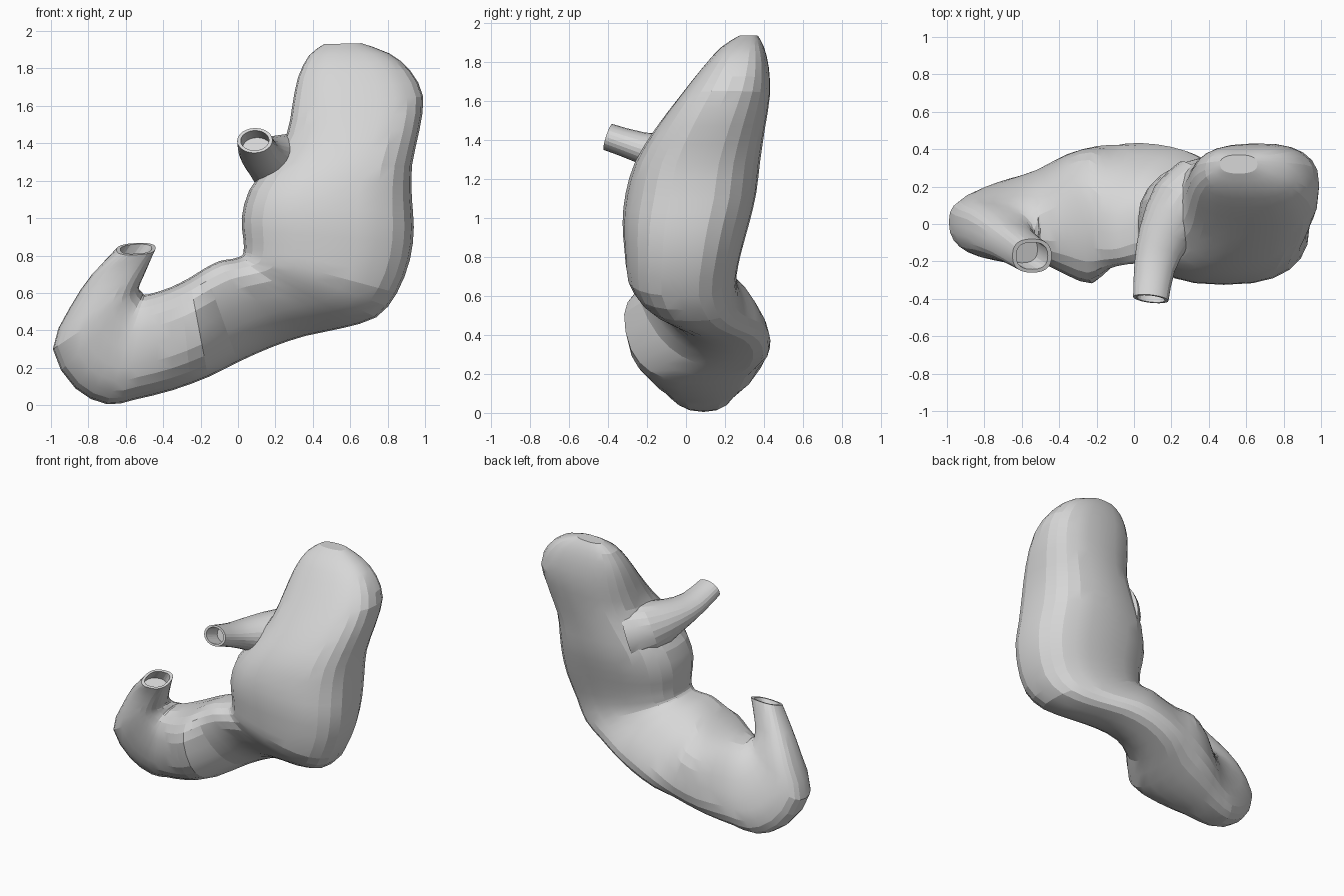
import bpy
import bmesh
from math import cos, sin, pi, copysign
from mathutils import Vector

SIDES = 24
ANGLES = [2 * pi * i / SIDES for i in range(SIDES)]

cube = bpy.data.objects.get("Cube")
if cube:
    bpy.data.objects.remove(cube, do_unlink=True)

grey = bpy.data.materials.new("pale_grey")
grey.use_nodes = True
colour = (0.68, 0.68, 0.68, 1)
grey.diffuse_color = colour
grey.node_tree.nodes["Principled BSDF"].inputs["Base Color"].default_value = colour


def rounded(value, power=0.8):
    return copysign(abs(value) ** power, value)


def section_ring(section, tilt=0.0):
    """Rounded section spanning the inner and outer curve, given depth in y."""
    inner_x, inner_z, outer_x, outer_z, inner_y, outer_y, depth = section
    inner = Vector((inner_x, inner_y, inner_z))
    outer = Vector((outer_x, outer_y, outer_z))
    middle, half = (inner + outer) / 2, (inner - outer) / 2
    side = Vector((0, depth, depth * tilt))
    return [middle + half * rounded(cos(a)) + side * rounded(sin(a)) for a in ANGLES]


def oval_ring(centre, direction, width, height):
    """Oval facing along a direction."""
    turn = direction.to_track_quat("Z", "Y")
    return [centre + turn @ Vector((cos(a) * width, sin(a) * height, 0)) for a in ANGLES]


def add_between(rings):
    """Insert a smoothly interpolated ring into every span."""
    result = [rings[0]]
    for i in range(len(rings) - 1):
        quad = (rings[max(i - 1, 0)], rings[i], rings[i + 1],
                rings[min(i + 2, len(rings) - 1)])
        result.append([((b + c) * 9 - a - d) / 16 for a, b, c, d in zip(*quad)])
        result.append(rings[i + 1])
    return result


def hollow_end(rings, scale, depth):
    """Fold the last ring inward to make a rim and a recessed bore."""
    last = rings[-1]
    centre = sum(last, Vector()) / SIDES
    before = sum(rings[-2], Vector()) / SIDES
    inward = (before - centre).normalized() * depth
    lip = [centre + (p - centre) * scale for p in last]
    return rings + [lip, [p + inward for p in lip]]


def loft(name, rings):
    """Skin a list of rings and close both ends."""
    bm = bmesh.new()
    loops = [[bm.verts.new(p) for p in ring] for ring in rings]
    for low, high in zip(loops, loops[1:]):
        for i in range(SIDES):
            j = (i + 1) % SIDES
            bm.faces.new((low[i], low[j], high[j], high[i]))
    bm.faces.new(loops[0])
    bm.faces.new(loops[-1])
    bmesh.ops.recalc_face_normals(bm, faces=bm.faces)
    mesh = bpy.data.meshes.new(name)
    bm.to_mesh(mesh)
    bm.free()
    mesh.materials.append(grey)
    obj = bpy.data.objects.new(name, mesh)
    bpy.context.collection.objects.link(obj)
    return obj


# Upper sac: inner x, z, outer x, z, inner y, outer y, half depth
upper_sac = [
    (0.46, 1.93, 0.66, 1.935, 0.32, 0.32, 0.05),
    (0.38, 1.87, 0.81, 1.88, 0.29, 0.29, 0.11),
    (0.32, 1.75, 0.92, 1.79, 0.25, 0.26, 0.17),
    (0.29, 1.60, 0.99, 1.65, 0.19, 0.21, 0.23),
    (0.26, 1.45, 0.97, 1.47, 0.12, 0.13, 0.28),
    (0.17, 1.30, 0.93, 1.28, 0.06, 0.06, 0.32),
    (0.06, 1.15, 0.93, 1.10, 0.02, 0.03, 0.335),
    (0.02, 1.00, 0.94, 0.95, 0.00, 0.00, 0.325),
    (0.03, 0.88, 0.92, 0.78, -0.01, -0.02, 0.30),
    (0.03, 0.82, 0.85, 0.60, -0.01, -0.03, 0.28),
    (0.02, 0.80, 0.74, 0.47, -0.02, 0.03, 0.26),
]
# Lower bend, sweeping round into the outlet
lower_bend = [
    (0.00, 0.79, 0.55, 0.41, -0.02, 0.12, 0.25),
    (-0.04, 0.78, 0.36, 0.37, -0.03, 0.21, 0.26),
    (-0.10, 0.77, 0.18, 0.31, -0.05, 0.26, 0.26),
    (-0.18, 0.73, 0.00, 0.23, -0.04, 0.23, 0.29),
    (-0.26, 0.68, -0.16, 0.15, 0.00, 0.10, 0.36),
    (-0.36, 0.63, -0.35, 0.08, 0.01, 0.09, 0.32),
    (-0.45, 0.60, -0.55, 0.03, -0.01, 0.09, 0.24),
    (-0.50, 0.59, -0.70, 0.005, -0.02, 0.09, 0.20),
    (-0.51, 0.60, -0.87, 0.09, -0.04, 0.06, 0.18),
    (-0.52, 0.61, -0.99, 0.30, -0.07, 0.01, 0.16),
    (-0.53, 0.63, -0.90, 0.52, -0.10, -0.02, 0.14),
    (-0.50, 0.70, -0.78, 0.70, -0.14, -0.08, 0.11),
]
outlet_rim = (-0.44, 0.84, -0.65, 0.83, -0.17, -0.17, 0.09)
rings = [section_ring(s) for s in upper_sac + lower_bend]
rings.append(section_ring(outlet_rim, tilt=0.35))
body = loft("stomach_body", hollow_end(add_between(rings), 0.8, 0.1))

# Inlet tube, flaring into the inner curve: x, y, z, half width, half height
inlet_path = [
    (0.36, 0.17, 1.23, 0.20, 0.23),
    (0.25, 0.09, 1.27, 0.18, 0.19),
    (0.16, -0.07, 1.32, 0.14, 0.12),
    (0.11, -0.23, 1.36, 0.11, 0.08),
    (0.09, -0.40, 1.415, 0.095, 0.07),
]
points = [Vector(step[:3]) for step in inlet_path]
tube_rings = []
for i, step in enumerate(inlet_path):
    ahead = points[min(i + 1, len(points) - 1)] - points[max(i - 1, 0)]
    tube_rings.append(oval_ring(points[i], ahead, *step[3:]))
inlet = loft("inlet_tube", hollow_end(add_between(tube_rings), 0.8, 0.12))

# Weld the tube to the body as one skin
weld = body.modifiers.new("weld", "BOOLEAN")
weld.operation = "UNION"
weld.solver = "EXACT"
weld.object = inlet
graph = bpy.context.evaluated_depsgraph_get()
skin = bpy.data.meshes.new_from_object(body.evaluated_get(graph))
body.modifiers.clear()
body.data = skin
bpy.data.objects.remove(inlet, do_unlink=True)

# Soft facets with crisp rims
bpy.ops.object.select_all(action="DESELECT")
body.select_set(True)
bpy.context.view_layer.objects.active = body
bpy.ops.object.shade_smooth_by_angle(angle=0.25)
